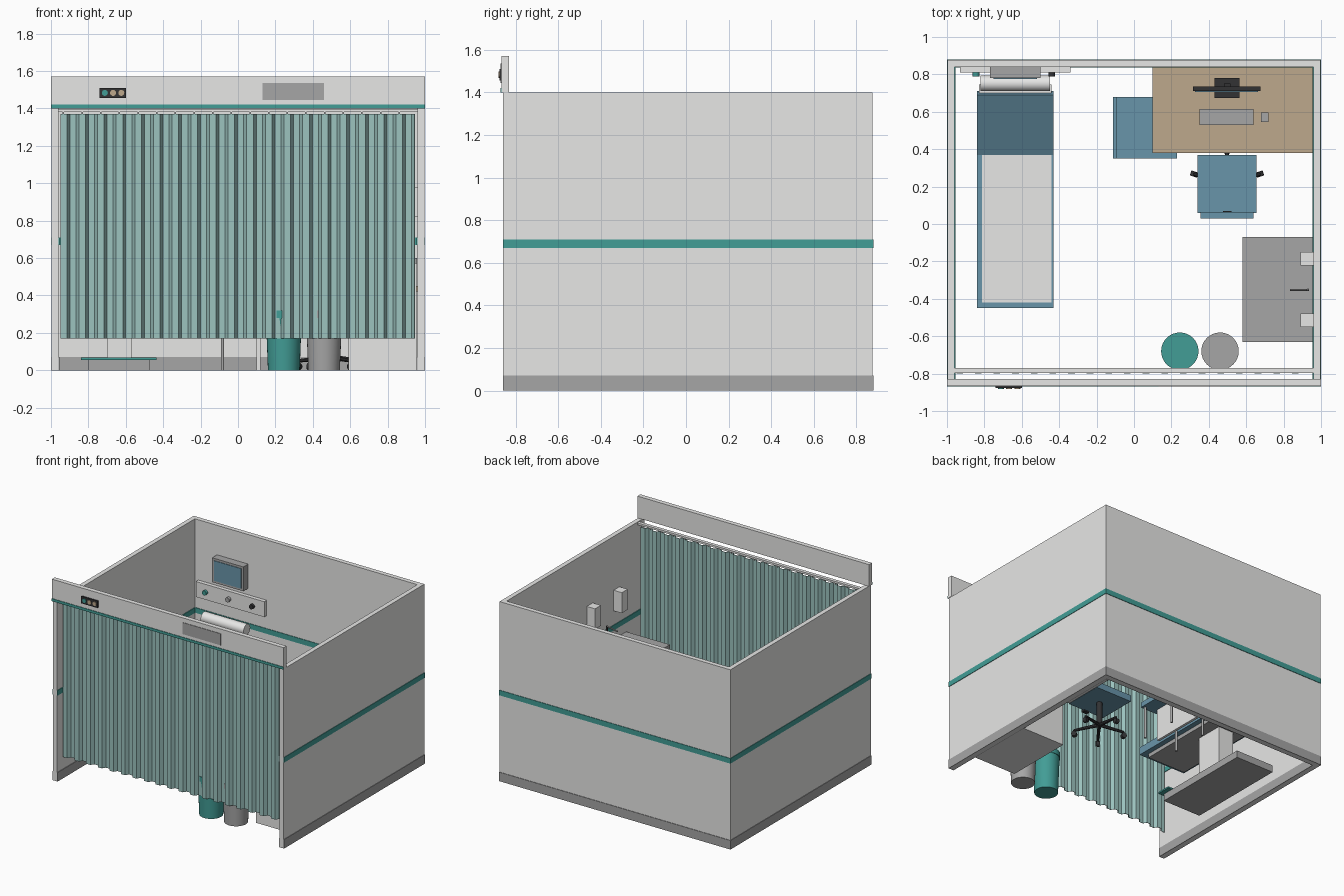
import bpy, bmesh, math
from mathutils import Vector

if "Cube" in bpy.data.objects:
    bpy.data.objects.remove(bpy.data.objects["Cube"])


def mat(name, r, g, b):
    m = bpy.data.materials.new(name)
    lin = [((c / 255 + 0.055) / 1.055) ** 2.4 for c in (r, g, b)]
    m.diffuse_color = (*lin, 1)
    m.use_nodes = True
    m.node_tree.nodes["Principled BSDF"].inputs["Base Color"].default_value = m.diffuse_color
    return m


WHITE = mat("light_grey", 234, 234, 233)
GREY = mat("mid_grey", 166, 166, 166)
TEAL = mat("teal", 66, 157, 150)
CLOTH = mat("curtain_green", 156, 195, 191)
BLUE = mat("upholstery_blue", 105, 149, 170)
WOOD = mat("wood_tan", 190, 168, 140)
BLACK = mat("black", 50, 50, 52)


def finish(name, bm, m, smooth=False):
    bmesh.ops.recalc_face_normals(bm, faces=bm.faces)
    me = bpy.data.meshes.new(name)
    bm.to_mesh(me)
    bm.free()
    me.materials.append(m)
    o = bpy.data.objects.new(name, me)
    bpy.context.collection.objects.link(o)
    if smooth:
        bpy.context.view_layer.objects.active = o
        o.select_set(True)
        bpy.ops.object.shade_smooth_by_angle(angle=math.radians(40))
        o.select_set(False)
    return o


def box(name, x0, x1, y0, y1, z0, z1, m):
    bm = bmesh.new()
    bmesh.ops.create_cube(bm, size=1)
    for v in bm.verts:
        v.co = Vector(((x0 + x1) / 2 + v.co.x * (x1 - x0),
                       (y0 + y1) / 2 + v.co.y * (y1 - y0),
                       (z0 + z1) / 2 + v.co.z * (z1 - z0)))
    return finish(name, bm, m)


def rod(name, a, b, r0, m, r1=None, seg=24):
    a, b = Vector(a), Vector(b)
    bm = bmesh.new()
    bmesh.ops.create_cone(bm, cap_ends=True, segments=seg, radius1=r0,
                          radius2=r0 if r1 is None else r1, depth=(b - a).length)
    q = Vector((0, 0, 1)).rotation_difference(b - a)
    for v in bm.verts:
        v.co = q @ v.co + (a + b) / 2
    return finish(name, bm, m, True)


def prism_x(name, profile, x0, x1, m):
    bm = bmesh.new()
    f = bm.faces.new([bm.verts.new((x0, y, z)) for y, z in profile])
    ext = bmesh.ops.extrude_face_region(bm, geom=[f])["geom"]
    for v in ext:
        if isinstance(v, bmesh.types.BMVert):
            v.co.x = x1
    return finish(name, bm, m)


# Walls
box("back_wall", -0.996, 0.996, 0.84, 0.876, 0, 1.40, WHITE)
for s, side in ((-1, "left"), (1, "right")):
    a, b = sorted((s * 0.96, s * 0.996))
    box(side + "_wall", a, b, -0.86, 0.876, 0, 1.40, WHITE)

# Skirting and teal stripe, on both faces of each wall
for label, z0, z1, m in (("skirting", 0, 0.07, GREY), ("stripe", 0.67, 0.71, TEAL)):
    box("back_outer_" + label, -1, 1, 0.876, 0.88, z0, z1, m)
    box("back_inner_" + label, -0.956, 0.956, 0.836, 0.84, z0, z1, m)
    for s, side in ((-1, "left"), (1, "right")):
        for where, p, q in (("outer", 0.996, 1.0), ("inner", 0.955, 0.96)):
            a, b = sorted((s * p, s * q))
            box(f"{side}_{where}_{label}", a, b, -0.86, 0.878, z0, z1, m)

# Header board with signal lamps and blank sign
box("header", -1, 1, -0.866, -0.83, 1.40, 1.57, WHITE)
box("header_stripe", -1, 1, -0.870, -0.866, 1.40, 1.42, TEAL)
box("header_sign", 0.13, 0.46, -0.870, -0.866, 1.445, 1.535, GREY)
box("lamp_box", -0.74, -0.60, -0.876, -0.866, 1.455, 1.51, BLACK)
for x, m in ((-0.712, TEAL), (-0.668, WOOD), (-0.624, WOOD)):
    rod("signal_lamp", (x, -0.875, 1.483), (x, -0.881, 1.483), 0.016, m)

# Curtain rail, hooks and pleated curtain
box("curtain_rail", -0.96, 0.96, -0.797, -0.77, 1.38, 1.395, WHITE)
N, X0, X1 = 19, -0.95, 0.945
P = (X1 - X0) / N
bm = bmesh.new()
rows = []
for i in range(N):
    for t, y in ((0, -0.797), (0.34, -0.797), (0.5, -0.771), (0.84, -0.771)):
        x = X0 + (i + t) * P
        rows.append([bm.verts.new((x, y, z)) for z in (0.17, 1.37)])
rows.append([bm.verts.new((X1, -0.797, z)) for z in (0.17, 1.37)])
for a, b in zip(rows, rows[1:]):
    bm.faces.new((a[0], b[0], b[1], a[1]))
cur = finish("curtain", bm, CLOTH)
sol = cur.modifiers.new("thickness", "SOLIDIFY")
sol.thickness, sol.offset = 0.003, 0
for i in range(N):
    x = X0 + (i + 0.17) * P
    box("curtain_hook", x - 0.004, x + 0.004, -0.797, -0.789, 1.36, 1.385, GREY)

# Examination bed
box("bed_base", -0.80, -0.47, -0.23, 0.58, 0, 0.055, GREY)
box("bed_foot_plate", -0.84, -0.435, -0.25, -0.14, 0.055, 0.067, TEAL)
box("bed_pedestal", -0.70, -0.57, 0.04, 0.26, 0.055, 0.44, WHITE)
box("bed_deck", -0.80, -0.47, -0.40, 0.50, 0.43, 0.46, GREY)
box("bed_mattress", -0.84, -0.43, -0.45, 0.37, 0.46, 0.52, BLUE)
box("bed_paper", -0.813, -0.44, -0.42, 0.37, 0.52, 0.525, WHITE)
prism_x("bed_backrest", [(0.37, 0.46), (0.37, 0.522), (0.69, 0.68), (0.71, 0.63)],
        -0.84, -0.43, BLUE)
box("paper_holder", -0.83, -0.44, 0.70, 0.745, 0.61, 0.66, WHITE)
rod("paper_roll", (-0.82, 0.752, 0.705), (-0.45, 0.752, 0.705), 0.042, WHITE, seg=32)

# Wall instruments above the bed
box("instrument_panel", -0.93, -0.34, 0.81, 0.84, 0.81, 0.93, WHITE)
for x, m in ((-0.845, TEAL), (-0.645, GREY), (-0.44, BLACK)):
    rod("instrument_knob", (x, 0.812, 0.87), (x, 0.788, 0.87), 0.018, m)
box("wall_monitor", -0.77, -0.50, 0.78, 0.84, 0.98, 1.17, GREY)
box("wall_monitor_screen", -0.752, -0.518, 0.776, 0.78, 0.997, 1.153, BLUE)

# Desk with computer
box("desk_top", 0.10, 0.96, 0.38, 0.84, 0.42, 0.45, WOOD)
box("desk_left_panel", 0.10, 0.12, 0.40, 0.83, 0, 0.42, WHITE)
box("desk_right_panel", 0.935, 0.955, 0.40, 0.83, 0, 0.42, WHITE)
box("computer_foot", 0.43, 0.565, 0.675, 0.78, 0.45, 0.46, BLACK)
box("computer_neck", 0.48, 0.515, 0.73, 0.75, 0.46, 0.60, BLACK)
box("computer_screen", 0.315, 0.675, 0.71, 0.735, 0.51, 0.71, BLACK)
box("computer_display", 0.327, 0.663, 0.707, 0.71, 0.522, 0.698, BLUE)
box("keyboard", 0.35, 0.64, 0.53, 0.615, 0.45, 0.462, GREY)
box("mouse", 0.68, 0.72, 0.545, 0.597, 0.45, 0.465, GREY)

# Swivel chair
box("swivel_seat", 0.34, 0.655, 0.06, 0.37, 0.25, 0.30, BLUE)
box("swivel_back", 0.355, 0.64, 0.03, 0.065, 0.33, 0.62, BLUE)
box("swivel_back_bar", 0.475, 0.52, 0.04, 0.07, 0.24, 0.36, BLACK)
rod("swivel_column", (0.497, 0.21, 0.06), (0.497, 0.21, 0.25), 0.02, BLACK)
for k in range(5):
    ang = math.radians(90 + 72 * k)
    ex, ey = 0.497 + 0.185 * math.cos(ang), 0.21 + 0.185 * math.sin(ang)
    rod("swivel_arm", (0.497, 0.21, 0.07), (ex, ey, 0.05), 0.014, BLACK, 0.010, 8)
    dx, dy = -math.sin(ang) * 0.014, math.cos(ang) * 0.014
    rod("swivel_caster", (ex - dx, ey - dy, 0.02), (ex + dx, ey + dy, 0.02), 0.02, BLACK, seg=12)
    rod("caster_stem", (ex, ey, 0.02), (ex, ey, 0.055), 0.007, BLACK, seg=8)

# Visitor chair, facing the desk
box("visitor_seat", -0.095, 0.23, 0.35, 0.68, 0.25, 0.29, BLUE)
box("visitor_back", -0.113, -0.09, 0.35, 0.68, 0.27, 0.60, BLUE)
for x in (-0.083, 0.205):
    for y in (0.37, 0.66):
        rod("visitor_leg", (x, y, 0), (x, y, 0.25), 0.009, GREY, seg=10)

# Sink cabinet, tap and wall dispensers
box("cabinet", 0.59, 0.955, -0.62, -0.08, 0, 0.57, WHITE)
box("cabinet_worktop", 0.58, 0.957, -0.63, -0.07, 0.57, 0.60, GREY)
rod("tap_stem", (0.93, -0.352, 0.60), (0.93, -0.352, 0.76), 0.007, BLACK, seg=10)
rod("tap_spout", (0.935, -0.352, 0.757), (0.835, -0.352, 0.74), 0.005, GREY, seg=10)
for y in (-0.185, -0.515):
    box("dispenser", 0.89, 0.96, y - 0.036, y + 0.036, 0.82, 0.98, WHITE)

# Waste bins
for x, m, label in ((0.245, TEAL, "teal"), (0.46, GREY, "grey")):
    rod(label + "_bin", (x, -0.68, 0), (x, -0.68, 0.29), 0.085, m, 0.096, 32)
    rod(label + "_bin_lid", (x, -0.68, 0.28), (x, -0.68, 0.32), 0.1, m, seg=32)
